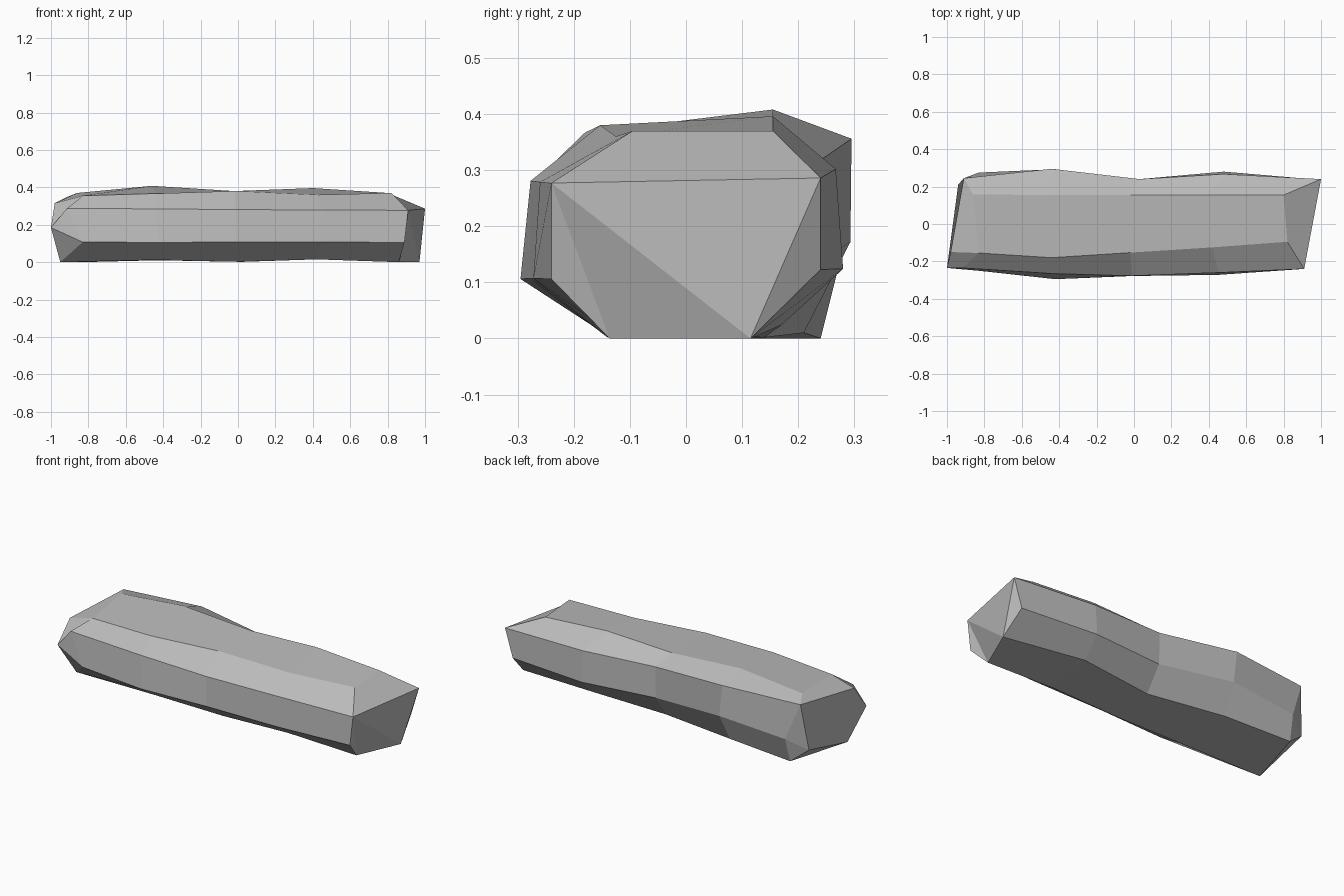
import bpy, bmesh

# Ring order: bottom-front, front-low, front-high, top-front,
#             top-back, back-high, back-low, bottom-back
tip, chip = (-1.0, -.235, .185), (-.98, -.15, .315)
heel, foot, brow = (-.94, .21, .08), (-.95, -.132, 0), (-.91, .245, .35)
rings = [
    # chipped left end (repeated points are merged)
    [foot, tip, tip, chip, brow, brow, heel, heel],
    [foot, (-.83, -.25, .107), (-.915, -.235, .287), (-.83, -.155, .355),
     (-.86, .158, .37), brow, (-.83, .275, .14), (-.84, .24, 0)],
    [(-.44, -.15, .012), (-.42, -.295, .106), (-.44, -.265, .285), (-.44, -.18, .367),
     (-.46, .155, .408), (-.44, .295, .356), (-.42, .293, .172), (-.43, .21, .01)],
    [(0, -.14, .002), (-.01, -.278, .107), (-.01, -.277, .281), (-.02, -.153, .38),
     (-.02, .155, .38), (.03, .24, .318), (.03, .235, .135), (.03, .14, .002)],
    [(.42, -.14, .015), (.45, -.272, .107), (.45, -.26, .279), (.42, -.125, .36),
     (.4, .155, .396), (.48, .267, .302), (.48, .28, .124), (.47, .17, .024)],
    [(.86, -.136, 0), (.89, -.24, .106), (.91, -.24, .277), (.82, -.095, .37),
     (.8, .155, .37), (1.0, .24, .286), (.95, .24, .123), (.97, .115, 0)],
]

bm = bmesh.new()
loops = [[bm.verts.new(p) for p in ring] for ring in rings]

# Faceted skin between rings
for a, b in zip(loops, loops[1:]):
    for i in range(8):
        j = (i + 1) % 8
        bm.faces.new((a[i], a[j], b[j], b[i]))

# Left break face, then the angled right break
bm.faces.new(loops[0])
R = loops[-1]
for f in ((0, 1, 2), (0, 2, 7), (2, 5, 7), (5, 6, 7), (2, 3, 4, 5)):
    bm.faces.new([R[i] for i in f])

bmesh.ops.remove_doubles(bm, verts=bm.verts, dist=.001)
bmesh.ops.dissolve_degenerate(bm, edges=bm.edges, dist=.0005)
bmesh.ops.recalc_face_normals(bm, faces=bm.faces)

mesh = bpy.data.meshes.new("long_rock")
bm.to_mesh(mesh)
bm.free()
rock = bpy.data.objects.new("long_rock", mesh)
bpy.context.collection.objects.link(rock)

# Plain stone grey
stone = bpy.data.materials.new("stone_grey")
stone.diffuse_color = (.5, .5, .5, 1)
mesh.materials.append(stone)
